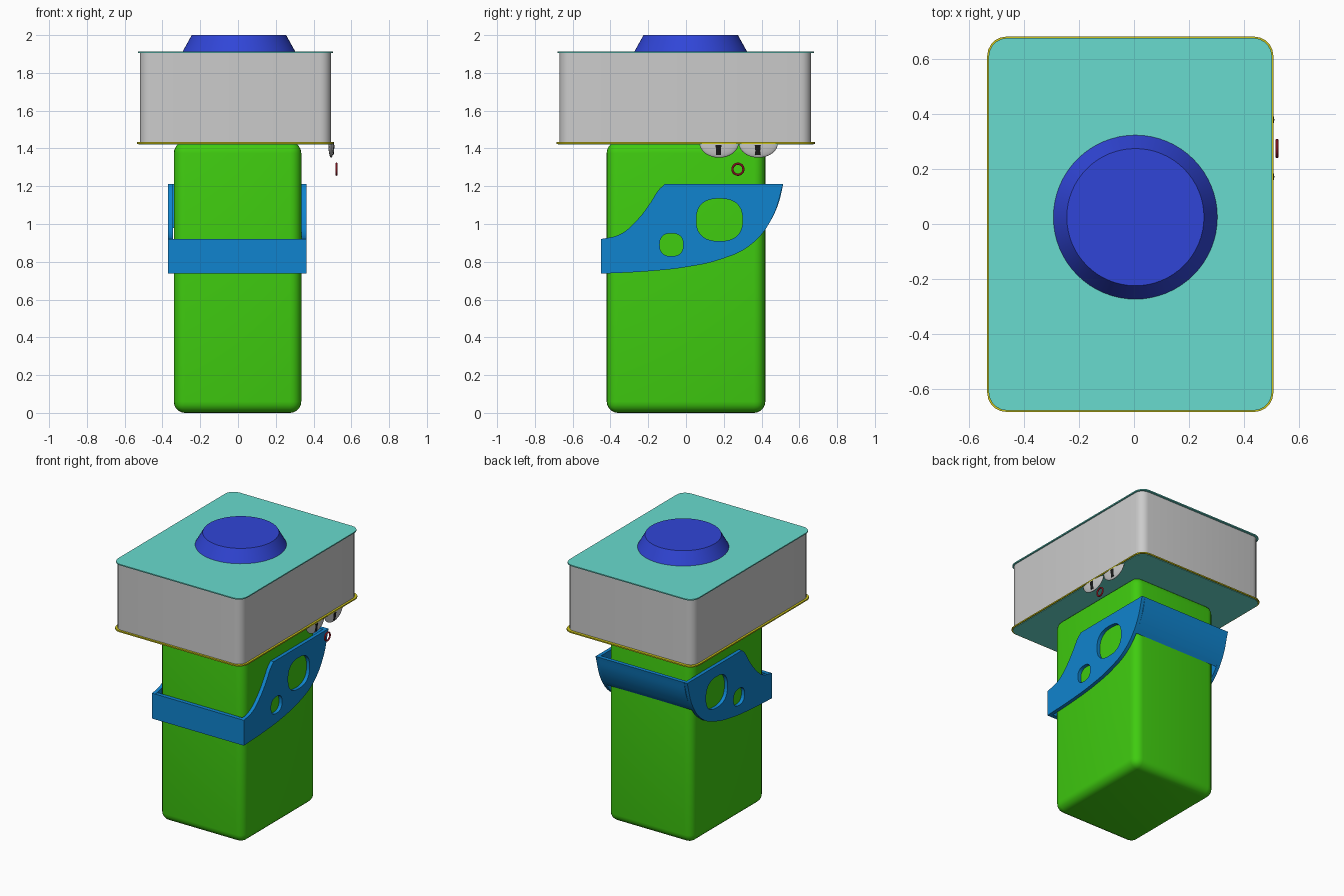
import bpy, bmesh, math
from mathutils import Matrix

if "Cube" in bpy.data.objects:
    bpy.data.objects.remove(bpy.data.objects["Cube"])


def material(name, rgb):
    m = bpy.data.materials.new(name)
    m.diffuse_color = (*rgb, 1)
    m.use_nodes = True
    m.node_tree.nodes["Principled BSDF"].inputs["Base Color"].default_value = m.diffuse_color
    return m


GREEN = material("green", (0.05, 0.60, 0.005))
BLUE = material("sky_blue", (0.005, 0.23, 0.62))
NAVY = material("deep_blue", (0.03, 0.06, 0.68))
TEAL = material("teal", (0.14, 0.71, 0.62))
YELLOW = material("yellow", (0.62, 0.56, 0.01))
RED = material("red", (0.65, 0.02, 0.04))
BLACK = material("black", (0.01, 0.01, 0.01))


def finish(ob, mat=None):
    if mat:
        ob.data.materials.clear()
        ob.data.materials.append(mat)
    bpy.ops.object.select_all(action='DESELECT')
    ob.select_set(True)
    bpy.context.view_layer.objects.active = ob
    bpy.ops.object.shade_smooth_by_angle(angle=math.radians(35))
    return ob


def from_bmesh(name, bm, mat=None):
    bmesh.ops.recalc_face_normals(bm, faces=bm.faces)
    me = bpy.data.meshes.new(name)
    bm.to_mesh(me)
    bm.free()
    ob = bpy.data.objects.new(name, me)
    bpy.context.collection.objects.link(ob)
    return finish(ob, mat)


def rounded_box(name, lo, hi, r, mat=None, vertical_only=False, segments=5):
    bm = bmesh.new()
    bmesh.ops.create_cube(bm, size=1)
    for v in bm.verts:
        for i in range(3):
            v.co[i] = hi[i] if v.co[i] > 0 else lo[i]
    edges = [e for e in bm.edges if not vertical_only
             or abs(e.verts[0].co.z - e.verts[1].co.z) > 1e-5]
    bmesh.ops.bevel(bm, geom=edges, offset=r, segments=segments, profile=0.5, affect='EDGES')
    return from_bmesh(name, bm, mat)


def side_profile(name, loops, x0, x1, mat):
    """Fill closed (y, z, is_corner) loops, inner ones being holes, from x0 to x1."""
    cu = bpy.data.curves.new(name, 'CURVE')
    cu.dimensions, cu.fill_mode, cu.resolution_u = '2D', 'BOTH', 6
    cu.extrude = (x1 - x0) / 2
    for pts in loops:
        sp = cu.splines.new('BEZIER')
        sp.bezier_points.add(len(pts) - 1)
        sp.use_cyclic_u = True
        for p, (y, z, corner) in zip(sp.bezier_points, pts):
            p.co = (y, z, 0)
            p.handle_left_type = p.handle_right_type = 'VECTOR' if corner else 'AUTO'
    ob = bpy.data.objects.new(name, cu)
    bpy.context.collection.objects.link(ob)
    ob.rotation_euler = (math.pi / 2, 0, math.pi / 2)
    ob.location.x = (x0 + x1) / 2
    bpy.ops.object.select_all(action='DESELECT')
    ob.select_set(True)
    bpy.context.view_layer.objects.active = ob
    bpy.ops.object.convert(target='MESH')
    return finish(bpy.context.object, mat)


def hole(cy, cz, a, b, n=20):
    """Squarish oval opening."""
    pts = []
    for i in range(n):
        t = 2 * math.pi * i / n
        c, s = math.cos(t), math.sin(t)
        pts.append((cy + a * math.copysign(abs(c) ** 0.8, c),
                    cz + b * math.copysign(abs(s) ** 0.8, s), False))
    return pts


# Body
rounded_box("body", (-0.34, -0.42, 0), (0.335, 0.42, 1.435), 0.06, GREEN)

# Head box with its plates
rounded_box("head_box", (-0.52, -0.67, 1.425), (0.493, 0.663, 1.908), 0.06, None, True)
rounded_box("head_rim", (-0.535, -0.685, 1.424), (0.508, 0.683, 1.433), 0.07, YELLOW, True)
rounded_box("head_base", (-0.527, -0.677, 1.42), (0.5, 0.675, 1.43), 0.068, TEAL, True)
rounded_box("head_lid", (-0.53, -0.68, 1.904), (0.503, 0.678, 1.912), 0.068, TEAL, True)

# Button on the lid
bm = bmesh.new()
bmesh.ops.create_cone(bm, cap_ends=True, segments=64, radius1=0.3, radius2=0.25, depth=0.09,
                      matrix=Matrix.Translation((0.005, 0.025, 1.955)))
from_bmesh("top_button", bm, NAVY)

# Band: two pierced side plates, a front panel and a curved back wall
outline = [(-0.45, 0.737, True), (-0.2, 0.75, False), (0.0, 0.772, False),
           (0.18, 0.812, False), (0.335, 0.884, False), (0.45, 1.02, False),
           (0.515, 1.213, True), (-0.11, 1.213, True), (-0.145, 1.18, False),
           (-0.19, 1.11, False), (-0.26, 1.02, False), (-0.35, 0.945, False),
           (-0.45, 0.92, True)]
loops = [outline, hole(0.177, 1.022, 0.122, 0.112), hole(-0.077, 0.89, 0.062, 0.06)]
for side, x0, x1 in (("left", -0.37, -0.345), ("right", 0.337, 0.362)):
    side_profile("band_side_" + side, loops, x0, x1, BLUE)
front = [(-0.45, 0.737, True), (-0.422, 0.738, True), (-0.422, 0.92, True), (-0.45, 0.92, True)]
back = [(0.425, 0.98, True), (0.45, 1.02, False), (0.49, 1.11, False), (0.515, 1.213, True),
        (0.487, 1.213, True), (0.46, 1.11, False), (0.425, 1.03, True)]
side_profile("band_front", [front], -0.345, 0.337, BLUE)
side_profile("band_back", [back], -0.345, 0.337, BLUE)

# Half-hidden eyes with wedge pupils
for i, y in enumerate((0.175, 0.383)):
    bm = bmesh.new()
    bmesh.ops.create_uvsphere(bm, u_segments=32, v_segments=16, radius=1)
    bmesh.ops.bisect_plane(bm, geom=bm.verts[:] + bm.edges[:] + bm.faces[:],
                           plane_co=(0, 0, 0), plane_no=(0, 0, 1), clear_outer=True)
    bmesh.ops.holes_fill(bm, edges=[e for e in bm.edges if e.is_boundary])
    bm.transform(Matrix.Translation((0.493, y, 1.43)) @ Matrix.Diagonal((0.015, 0.104, 0.079, 1)))
    from_bmesh(f"eye_{i + 1}", bm)
    bm = bmesh.new()
    bmesh.ops.create_cone(bm, cap_ends=True, segments=16, radius1=0.017, radius2=0.026, depth=0.055)
    bm.transform(Matrix.Translation((0.496, y - 0.003, 1.392)) @ Matrix.Diagonal((0.6, 1, 1, 1)))
    from_bmesh(f"pupil_{i + 1}", bm, BLACK)

# Mouth ring
bpy.ops.mesh.primitive_torus_add(major_radius=0.029, minor_radius=0.006, major_segments=32,
                                 minor_segments=10, location=(0.521, 0.275, 1.29),
                                 rotation=(0, math.pi / 2, 0))
mouth = bpy.context.object
mouth.name = "mouth_ring"
finish(mouth, RED)
